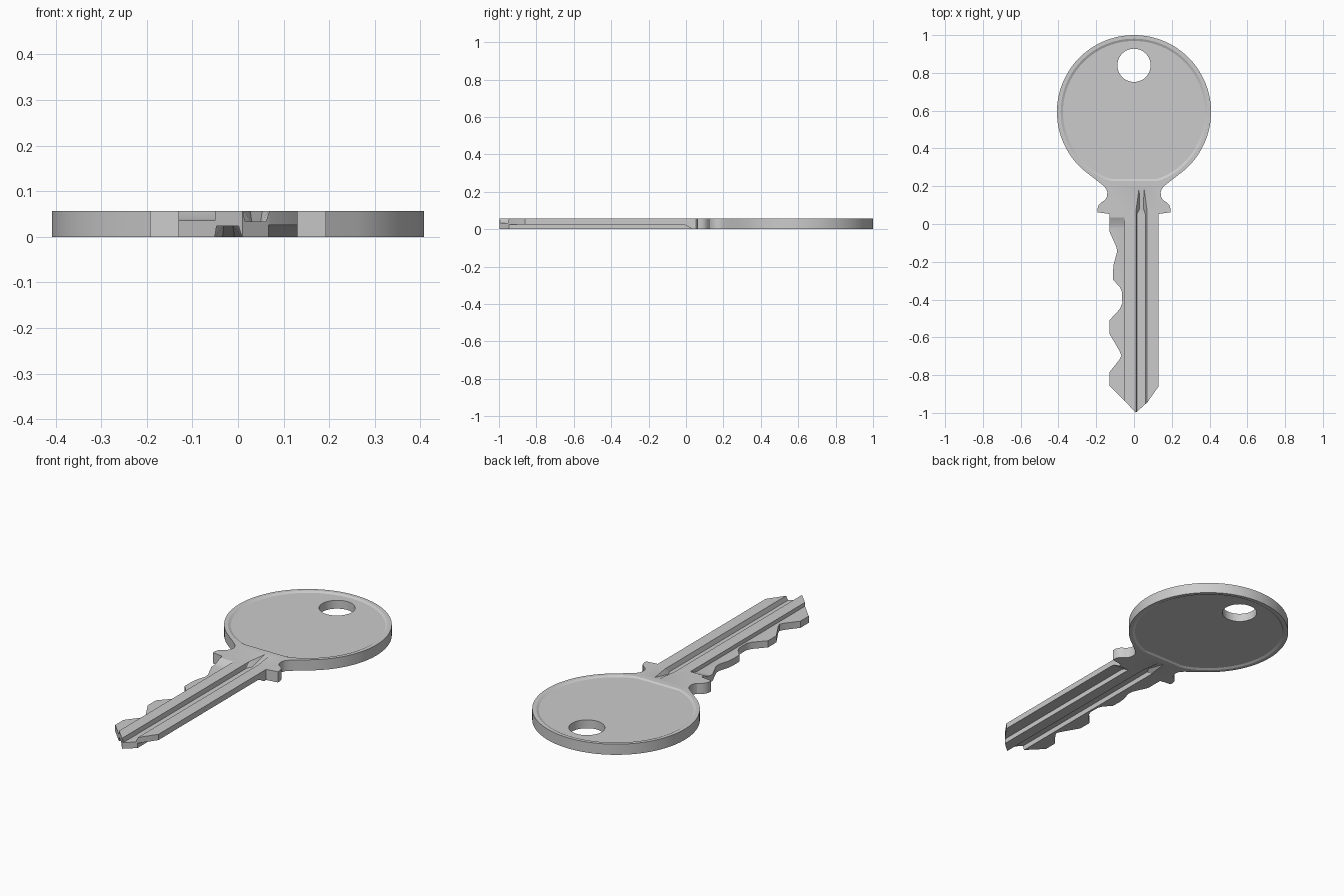
import bpy, bmesh, math

if "Cube" in bpy.data.objects:
    bpy.data.objects.remove(bpy.data.objects["Cube"])

T = 0.057   # key thickness
HY = 0.593  # head centre y


def loft(name, low, high):
    """Closed solid between two matching 3D point loops."""
    bm = bmesh.new()
    a = [bm.verts.new(p) for p in low]
    b = [bm.verts.new(p) for p in high]
    n = len(a)
    bm.faces.new(a[::-1])
    bm.faces.new(b)
    for i in range(n):
        j = (i + 1) % n
        bm.faces.new((a[i], a[j], b[j], b[i]))
    bmesh.ops.recalc_face_normals(bm, faces=bm.faces)
    me = bpy.data.meshes.new(name)
    bm.to_mesh(me)
    bm.free()
    ob = bpy.data.objects.new(name, me)
    bpy.context.collection.objects.link(ob)
    return ob


def prism(name, pts, z0, z1):
    return loft(name, [(x, y, z0) for x, y in pts], [(x, y, z1) for x, y in pts])


def circle(cy, r, n, y_min=-9):
    return [(r * math.cos(2 * math.pi * i / n),
             max(y_min, cy + r * math.sin(2 * math.pi * i / n))) for i in range(n)]


# Outline: round head, waisted collar, plain right edge, toothed left edge
head = []
for i in range(97):
    a = math.radians(-50 + 280 * i / 96)
    head.append((0.408 * math.cos(a), HY + 0.407 * math.sin(a)))
collar = [(0.2, 0.233), (0.162, 0.203), (0.147, 0.186), (0.141, 0.168), (0.143, 0.145),
          (0.153, 0.127), (0.175, 0.113), (0.187, 0.1), (0.193, 0.082), (0.193, 0.062),
          (0.13, 0.053)]
blade = [(-0.13, -0.04), (-0.105, -0.095), (-0.092, -0.125), (-0.09, -0.15), (-0.107, -0.21),
         (-0.11, -0.24), (-0.11, -0.295), (-0.075, -0.335), (-0.063, -0.36), (-0.062, -0.42),
         (-0.075, -0.45), (-0.13, -0.51), (-0.13, -0.58), (-0.078, -0.67), (-0.067, -0.695),
         (-0.075, -0.715), (-0.13, -0.785), (-0.13, -0.855), (0.01, -0.998), (0.07, -0.945),
         (0.13, -0.86)]
outline = head + [(-x, y) for x, y in collar] + blade + collar[::-1]
key = prism("key", outline, 0, T)

cutters = []

# Keyring hole
cutters.append(prism("hole_cutter", circle(0.84, 0.088, 48), -0.1, 0.2))


# Shallow dished recess on each side of the head
def recess(name, z_floor, z_out):
    floor = [(x, y, z_floor) for x, y in circle(HY, 0.376, 96, 0.238)]
    rim = [(x, y, z_out) for x, y in circle(HY, 0.394, 96, 0.224)]
    return loft(name, floor, rim)


cutters.append(recess("recess_top_cutter", T - 0.006, T + 0.003))
cutters.append(recess("recess_bottom_cutter", 0.006, -0.003))


# Side ledges along the blade with ramped ends
def ledge(name, x0, x1, z_floor, z_face, z_out):
    prof = [(-1.1, z_floor), (-0.02, z_floor), (0.0, z_floor + 0.2 * (z_face - z_floor)),
            (0.035, z_face), (0.035, z_out), (-1.1, z_out)]
    return loft(name, [(x0, y, z) for y, z in prof], [(x1, y, z) for y, z in prof])


cutters.append(ledge("ledge_top_cutter", -0.3, -0.05, 0.036, T, 0.1))
cutters.append(ledge("ledge_bottom_cutter", 0.067, 0.3, 0.026, 0, -0.05))


# Keyway grooves tapering to a narrow end at the collar
def groove(name, x0, x1, z_floor, z_out):
    m = (x0 + x1) / 2
    floor = [(x0 + 0.004, -1.1), (x1 - 0.008, -1.1), (x1 - 0.008, 0.05),
             (m + 0.01, 0.08), (m - 0.01, 0.08), (x0 + 0.004, 0.05)]
    face = [(x0, -1.1), (x1, -1.1), (x1, 0.08), (m + 0.013, 0.195),
            (m - 0.013, 0.195), (x0, 0.08)]
    ob = loft(name, [(x, y, z_floor) for x, y in floor], [(x, y, z_out) for x, y in face])
    bm = bmesh.new()
    bm.from_mesh(ob.data)
    bmesh.ops.triangulate(bm, faces=bm.faces)
    bm.to_mesh(ob.data)
    bm.free()
    return ob


cutters.append(groove("groove_top_cutter", 0.011, 0.069, 0.033, T + 0.001))
cutters.append(groove("groove_bottom_cutter", -0.051, 0.009, 0.024, -0.001))

# Carve the key
bpy.context.view_layer.objects.active = key
key.select_set(True)
for c in cutters:
    c.hide_render = True
    mod = key.modifiers.new(c.name, 'BOOLEAN')
    mod.operation = 'DIFFERENCE'
    mod.solver = 'EXACT'
    mod.object = c
    bpy.ops.object.modifier_apply(modifier=mod.name)
for c in cutters:
    bpy.data.objects.remove(c)

bpy.ops.object.shade_smooth_by_angle(angle=math.radians(25))
